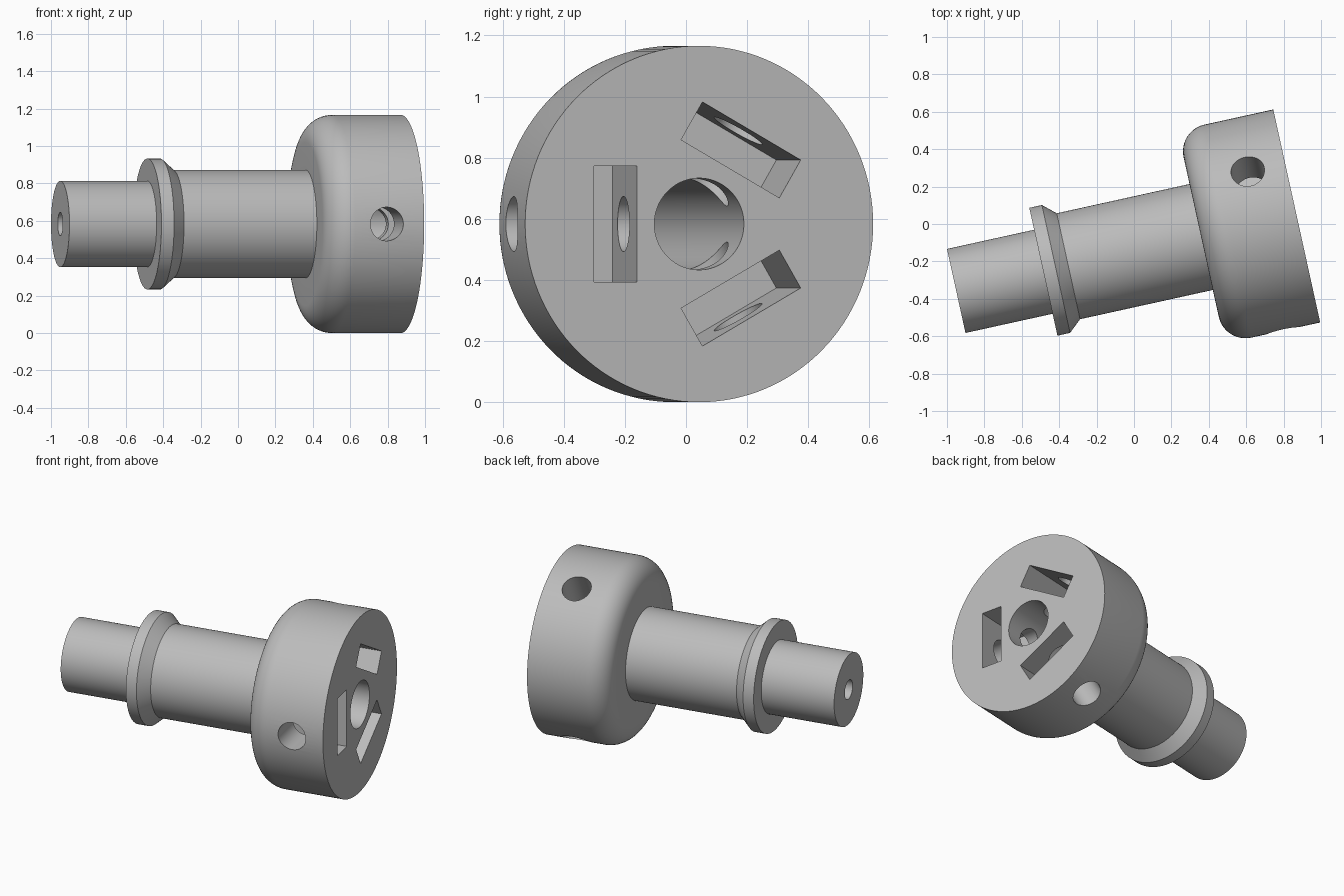
import bpy, bmesh, math
from mathutils import Matrix, Vector

cube = bpy.data.objects.get("Cube")
if cube:
    bpy.data.objects.remove(cube, do_unlink=True)

# Tilted frame: local x runs along the shaft, origin at the centre of the hub face
FRAME = Matrix.Translation((0.87, 0.043, 0.583)) @ Matrix.Rotation(math.radians(12.42), 4, "Z")

metal = bpy.data.materials.new("grey_metal")
metal.use_nodes = True
GREY = (0.5, 0.5, 0.5, 1)
metal.diffuse_color = GREY
metal.node_tree.nodes["Principled BSDF"].inputs["Base Color"].default_value = GREY


def make_object(name, bm):
    bmesh.ops.recalc_face_normals(bm, faces=bm.faces)
    mesh = bpy.data.meshes.new(name)
    bm.to_mesh(mesh)
    bm.free()
    mesh.materials.append(metal)
    obj = bpy.data.objects.new(name, mesh)
    obj.matrix_world = FRAME
    bpy.context.collection.objects.link(obj)
    return obj


def lathe(name, profile, steps=128):
    bm = bmesh.new()
    verts = [bm.verts.new((x, 0, r)) for x, r in profile]
    edges = [bm.edges.new((v, verts[i - 1])) for i, v in enumerate(verts)]
    bmesh.ops.spin(bm, geom=verts + edges, cent=(0, 0, 0), axis=(1, 0, 0),
                   angle=math.tau, steps=steps, use_merge=True)
    bmesh.ops.remove_doubles(bm, verts=bm.verts, dist=1e-5)
    return make_object(name, bm)


# Turned body: hub with rounded back, shaft, chamfered collar, stub and stepped bore
HUB, FILLET, BACK = 0.583, 0.146, -0.523
profile = [(0, 0.15), (0, HUB)]
for i in range(13):
    t = math.pi / 2 * i / 12
    profile.append((BACK + FILLET * (1 - math.sin(t)), HUB - FILLET * (1 - math.cos(t))))
profile += [(BACK, 0.29), (-1.25, 0.29), (-1.318, 0.35), (-1.387, 0.35),
            (-1.387, 0.23), (-1.864, 0.23), (-1.864, 0.062), (-1.4, 0.062), (-1.4, 0.15)]
body = lathe("hub_and_shaft", profile)


# Three jaw pockets in the face, each crossed by a radial screw hole
def pocket_cutter(turn):
    bm = bmesh.new()
    bmesh.ops.create_cube(bm, size=1, matrix=turn @ Matrix.Translation((-0.135, 0.28, 0))
                          @ Matrix.Diagonal((0.47, 0.143, 0.38, 1)))
    return make_object("pocket_cutter", bm)


def hole_cutter(turn):
    bm = bmesh.new()
    bmesh.ops.create_cone(bm, cap_ends=True, segments=64, radius1=0.09, radius2=0.09, depth=0.7,
                          matrix=turn @ Matrix.Translation((-0.204, 0.36, 0))
                          @ Matrix.Rotation(math.pi / 2, 4, "X"))
    return make_object("hole_cutter", bm)


cutters = []
for degrees in (60, 180, 300):
    turn = Matrix.Rotation(math.radians(degrees), 4, "X")
    cutters += [pocket_cutter(turn), hole_cutter(turn)]

for cutter in cutters:
    cutter.hide_render = True
    cut = body.modifiers.new("cut", "BOOLEAN")
    cut.operation = "DIFFERENCE"
    cut.solver = "EXACT"
    cut.object = cutter

# Bake the cuts and drop the cutters
bpy.context.view_layer.update()
graph = bpy.context.evaluated_depsgraph_get()
baked = bpy.data.meshes.new_from_object(body.evaluated_get(graph))
body.modifiers.clear()
body.data = baked
for cutter in cutters:
    bpy.data.objects.remove(cutter, do_unlink=True)

bpy.ops.object.select_all(action="DESELECT")
body.select_set(True)
bpy.context.view_layer.objects.active = body
bpy.ops.object.shade_smooth_by_angle(angle=math.radians(30))
